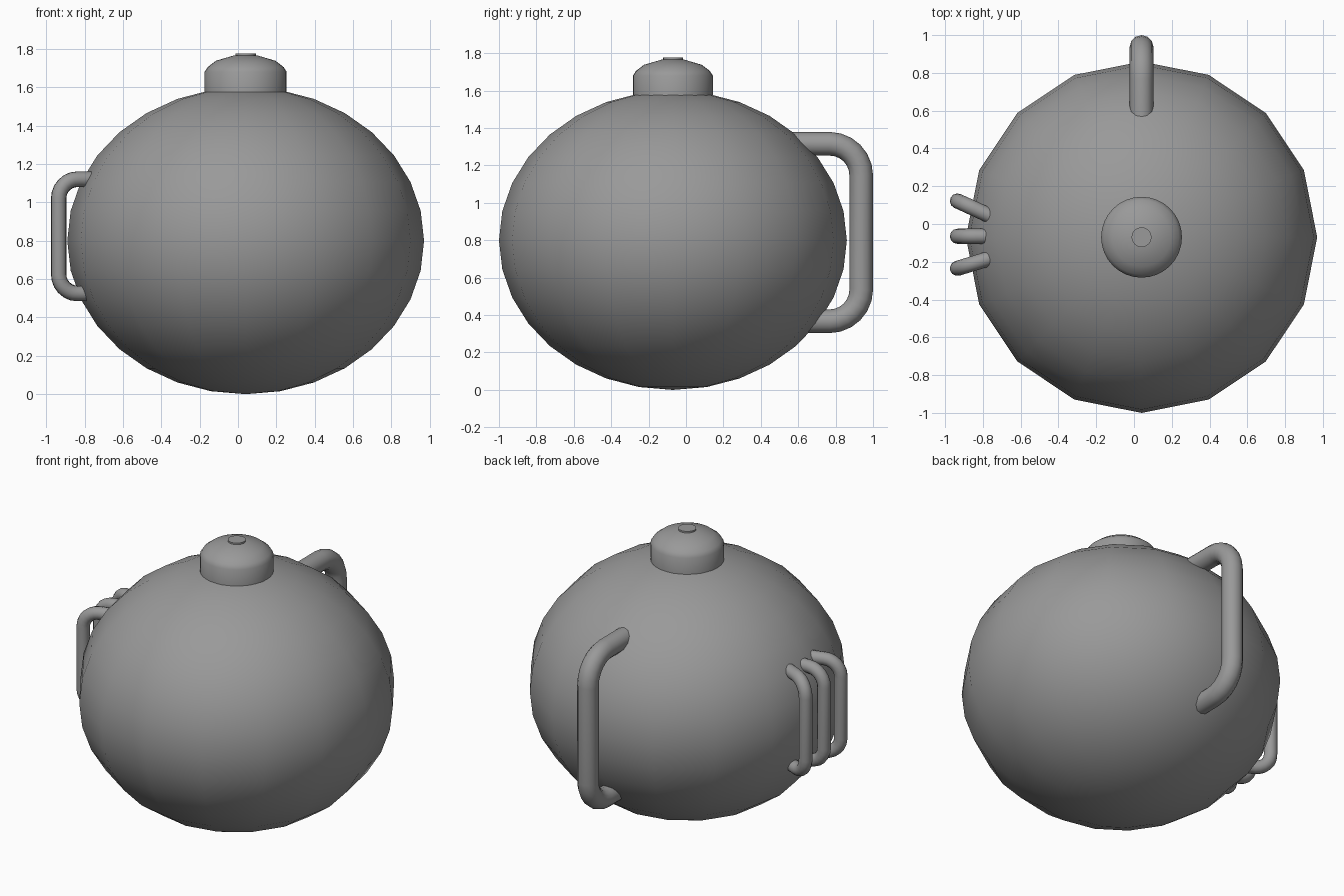
import bpy, bmesh
from math import cos, sin, pi, radians
from mathutils import Vector

cube = bpy.data.objects.get("Cube")
if cube:
    bpy.data.objects.remove(cube)

AXIS = Vector((0.04, -0.07, 0))

grey = bpy.data.materials.new("Plain grey")
grey.use_nodes = True
colour = (0.32, 0.32, 0.32, 1)
grey.diffuse_color = colour
grey.node_tree.nodes["Principled BSDF"].inputs["Base Color"].default_value = colour


def finish(obj, angle=40):
    obj.data.materials.clear()
    obj.data.materials.append(grey)
    bpy.ops.object.select_all(action='DESELECT')
    obj.select_set(True)
    bpy.context.view_layer.objects.active = obj
    bpy.ops.object.shade_smooth_by_angle(angle=radians(angle))


def add_mesh(name, bm, angle=40):
    bmesh.ops.recalc_face_normals(bm, faces=bm.faces)
    mesh = bpy.data.meshes.new(name)
    bm.to_mesh(mesh)
    bm.free()
    obj = bpy.data.objects.new(name, mesh)
    bpy.context.collection.objects.link(obj)
    obj.location = AXIS
    finish(obj, angle)


def lathe(name, profile, sides, angle):
    """Spin (radius, height) points around the axis."""
    bm = bmesh.new()
    verts = [bm.verts.new((r, 0, z)) for r, z in profile]
    edges = [bm.edges.new(pair) for pair in zip(verts, verts[1:])]
    bmesh.ops.spin(bm, geom=verts + edges, cent=(0, 0, 0), axis=(0, 0, 1),
                   angle=2 * pi, steps=sides, use_duplicate=False)
    bmesh.ops.remove_doubles(bm, verts=bm.verts, dist=0.0005)
    add_mesh(name, bm, angle)


def handle(name, outer, inner, low, high, bend, radius, steps=6):
    """Round tube shaped like a bracket, from inner out to outer and back."""
    outer, inner = Vector(outer), Vector(inner)
    inward = (inner - outer).normalized()
    path = [(inner, low)]
    for i in range(steps + 1):
        a = i / steps * pi / 2
        path.append((outer + inward * bend * (1 - sin(a)), low + bend * (1 - cos(a))))
    path += [(p, low + high - z) for p, z in reversed(path)]

    curve = bpy.data.curves.new(name, 'CURVE')
    curve.dimensions = '3D'
    curve.bevel_depth = radius
    curve.bevel_resolution = 4
    curve.use_fill_caps = True
    spline = curve.splines.new('POLY')
    spline.points.add(len(path) - 1)
    for point, (p, z) in zip(spline.points, path):
        point.co = (p.x, p.y, z, 1)
    obj = bpy.data.objects.new(name, curve)
    bpy.context.collection.objects.link(obj)
    bpy.ops.object.select_all(action='DESELECT')
    obj.select_set(True)
    bpy.context.view_layer.objects.active = obj
    bpy.ops.object.convert(target='MESH')
    finish(bpy.context.object)


# Squashed round body
bm = bmesh.new()
bmesh.ops.create_uvsphere(bm, u_segments=16, v_segments=16, radius=1)
bmesh.ops.scale(bm, vec=(0.93, 0.93, 0.8), verts=bm.verts)
bmesh.ops.translate(bm, vec=(0, 0, 0.8), verts=bm.verts)
add_mesh("body", bm)

# Domed cap and the small button on it
lathe("cap", [(0, 1.56), (0.214, 1.56), (0.214, 1.68), (0.198, 1.705),
              (0.155, 1.738), (0.06, 1.766), (0, 1.767)], 32, 50)
lathe("cap_button", [(0, 1.75), (0.053, 1.75), (0.053, 1.776), (0, 1.776)], 16, 30)

# Large back handle
handle("back_handle", (0.04, 0.937), (0.04, 0.5), 0.367, 1.316, 0.17, 0.063)

# Three thin handles on the right side
for label, y_out, y_in in (("rear", 0.122, 0.04), ("middle", -0.065, -0.065),
                           ("front", -0.235, -0.18)):
    handle(f"side_handle_{label}", (-0.935, y_out), (-0.755, y_in),
           0.525, 1.12, 0.1, 0.04)
